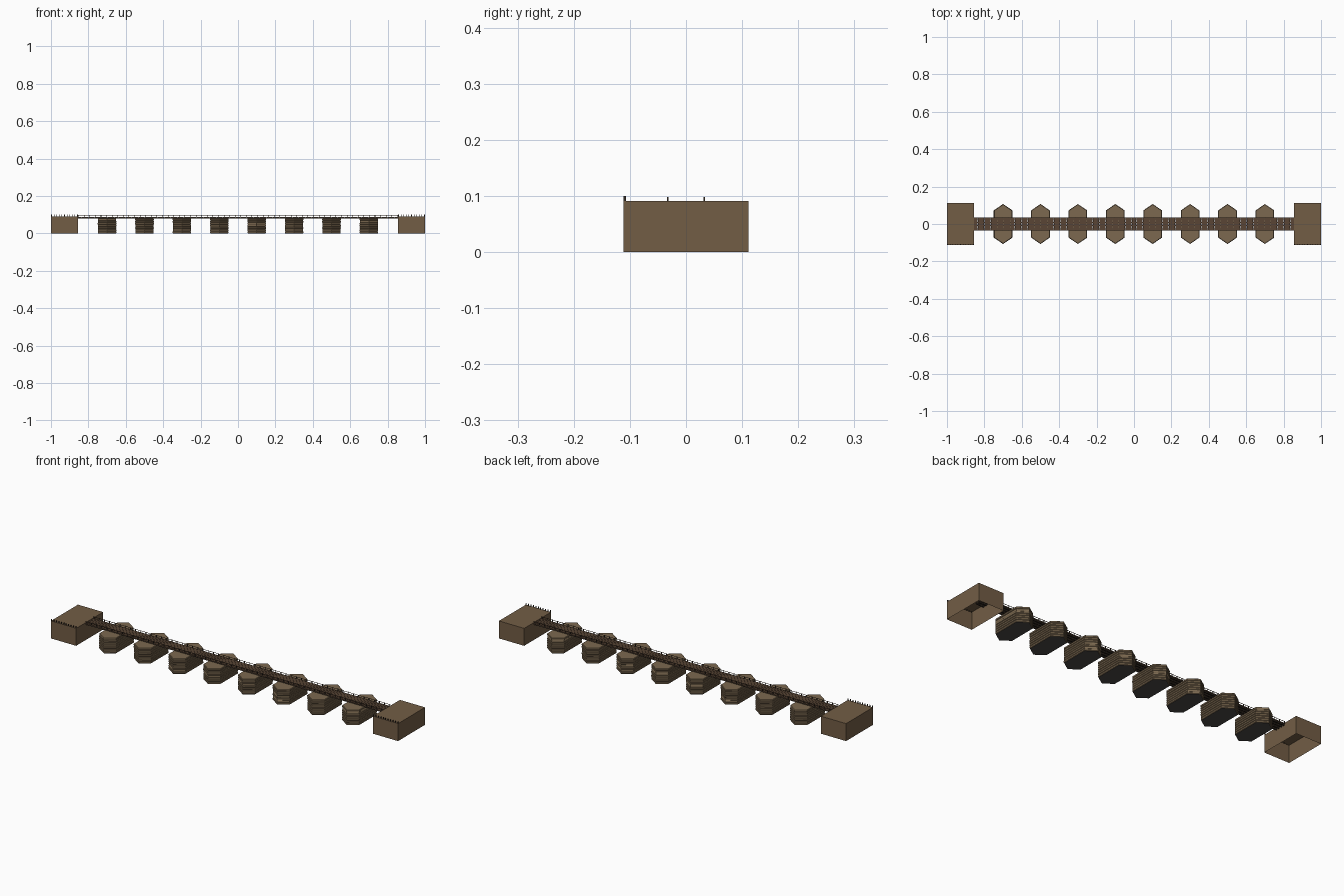
import bpy, bmesh, random
from mathutils import Matrix, Vector

if "Cube" in bpy.data.objects:
    bpy.data.objects.remove(bpy.data.objects["Cube"])

random.seed(4)


def material(name, rgb):
    m = bpy.data.materials.new(name)
    m.diffuse_color = (*rgb, 1)
    m.use_nodes = True
    m.node_tree.nodes["Principled BSDF"].inputs["Base Color"].default_value = m.diffuse_color
    return m


EARTH = material("earth", (0.17, 0.11, 0.06))
LOG = material("log", (0.20, 0.14, 0.08))
PLANK = material("plank", (0.10, 0.06, 0.035))
DARK = material("dark_timber", (0.035, 0.025, 0.018))
RUBBLE = material("rubble", (0.07, 0.065, 0.06))


def finish(name, bm, mats):
    me = bpy.data.meshes.new(name)
    bm.to_mesh(me)
    bm.free()
    for m in mats:
        me.materials.append(m)
    ob = bpy.data.objects.new(name, me)
    bpy.context.collection.objects.link(ob)
    return ob


def box(bm, x0, x1, y0, y1, z0, z1):
    c = Vector(((x0 + x1) / 2, (y0 + y1) / 2, (z0 + z1) / 2))
    s = Matrix.Diagonal((x1 - x0, y1 - y0, z1 - z0, 1))
    return bmesh.ops.create_cube(bm, size=1, matrix=Matrix.Translation(c) @ s)["verts"]


def hexagon(x, z, inset):
    w, s, t = 0.05 - inset, 0.073 - inset * 0.6, 0.107 - inset
    return [(x + a, b, z) for a, b in
            ((-w, -s), (0, -t), (w, -s), (w, s), (0, t), (-w, s))]


# End abutments: shells open underneath, with a low picket on the front edge
for side, sign in (("left", -1), ("right", 1)):
    x0, x1 = sorted((sign * 0.855, sign * 1.0))
    bm = bmesh.new()
    vs = box(bm, x0, x1, -0.111, 0.111, 0, 0.091)
    bottom = [f for f in bm.faces if f.calc_center_median().z < 0.001]
    bmesh.ops.delete(bm, geom=bottom, context="FACES")
    finish(side + "_abutment", bm, [EARTH])
    bm = bmesh.new()
    n = 11
    for i in range(n):
        x = x0 + 0.003 + (x1 - x0 - 0.006) * i / (n - 1)
        box(bm, x - 0.0015, x + 0.0015, -0.111, -0.107, 0.089, 0.1)
    finish(side + "_front_pickets", bm, [DARK])

# Log crib piers: hexagonal stacked courses with grooves between them
COURSES, TOP = 7, 0.08
for p in range(8):
    x = -0.7 + 0.2 * p
    bm = bmesh.new()
    rings = []
    h = TOP / COURSES
    for c in range(COURSES):
        out = random.uniform(0, 0.0015)
        for f, inset in ((0.0, 0.003), (0.2, out), (0.8, out), (1.0, 0.003)):
            if f == 0.0 and c > 0:
                continue
            rings.append([bm.verts.new(v) for v in hexagon(x, (c + f) * h, inset)])
    for a, b in zip(rings, rings[1:]):
        for i in range(6):
            j = (i + 1) % 6
            bm.faces.new((a[i], a[j], b[j], b[i]))
    base = bm.faces.new(rings[0][::-1])
    base.material_index = 1
    bm.faces.new(rings[-1])
    finish("pier_%d" % (p + 1), bm, [LOG, RUBBLE])

# Stringers under the deck
bm = bmesh.new()
for y in (-0.026, -0.009, 0.009, 0.026):
    box(bm, -0.9, 0.9, y - 0.003, y + 0.003, 0.0785, 0.0845)
finish("stringers", bm, [DARK])

# Deck planks
bm = bmesh.new()
N = 150
step = 1.74 / N
for i in range(N):
    x = -0.87 + (i + 0.5) * step
    w = step * 0.46
    e = random.uniform(0, 0.001)
    box(bm, x - w, x + w, -0.034 + e, 0.034 - e, 0.084, 0.088)
finish("deck_planks", bm, [PLANK])

# Railings: closely spaced posts under a thin rail
for side, y in (("front", -0.0325), ("back", 0.0325)):
    bm = bmesh.new()
    n = 58
    for i in range(n):
        x = -0.852 + 1.704 * i / (n - 1)
        box(bm, x - 0.0014, x + 0.0014, y - 0.0014, y + 0.0014, 0.085, 0.098)
    finish(side + "_rail_posts", bm, [DARK])
    bm = bmesh.new()
    box(bm, -0.855, 0.855, y - 0.001, y + 0.001, 0.0955, 0.097)
    finish(side + "_rail", bm, [PLANK])
